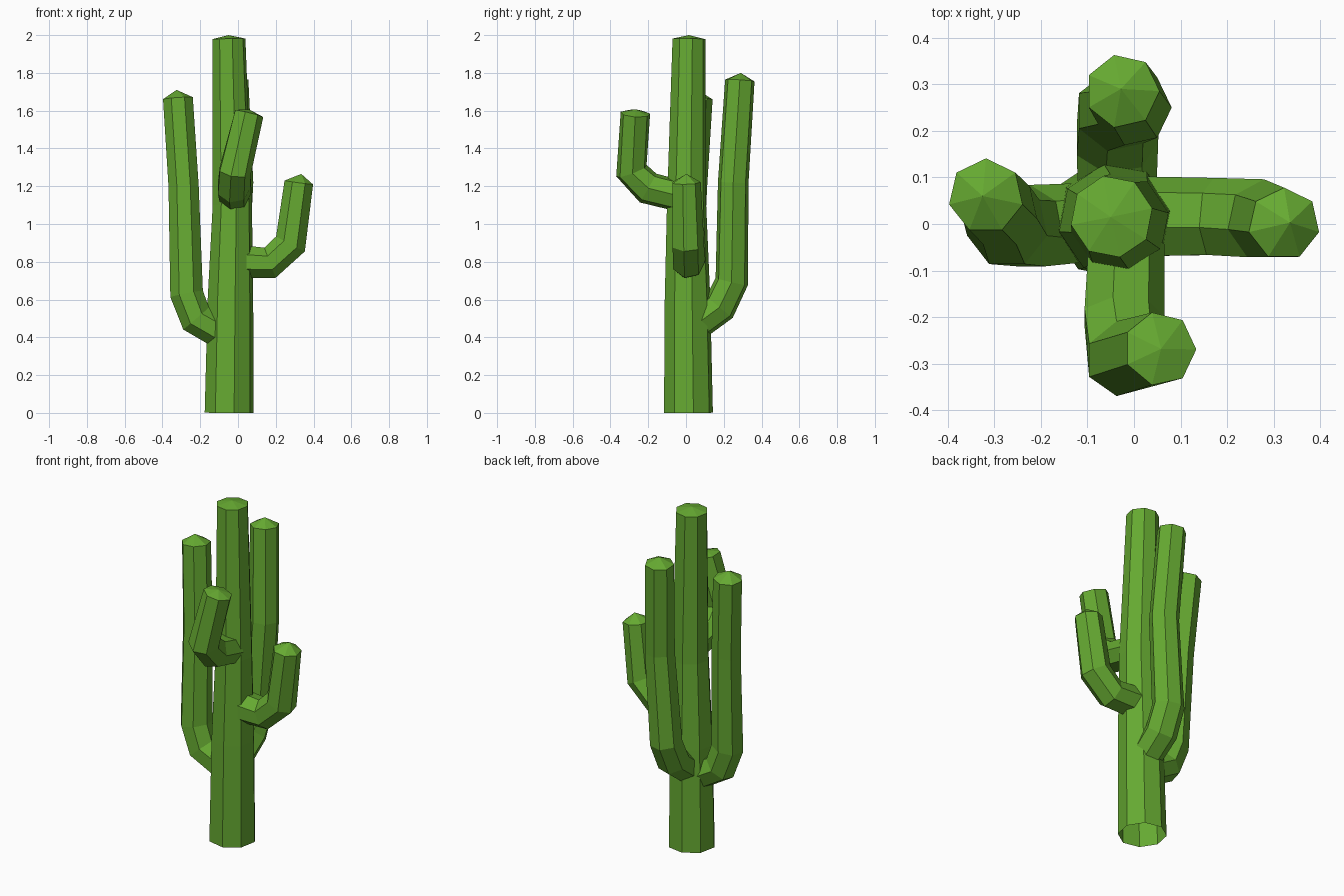
import bpy, bmesh, math
from mathutils import Vector

if "Cube" in bpy.data.objects:
    bpy.data.objects.remove(bpy.data.objects["Cube"])

green = bpy.data.materials.new("cactus green")
green.diffuse_color = (0.132, 0.40, 0.031, 1)
green.use_nodes = True
green.node_tree.nodes["Principled BSDF"].inputs["Base Color"].default_value = green.diffuse_color


def tube(name, path, side, sides, apex, phase=0.0):
    """Faceted tube through (x, y, z, radius) rings, open at the start, pointed cap at the end."""
    bm = bmesh.new()
    pts = [Vector(p[:3]) for p in path]
    side = Vector(side)
    rings = []
    for i, p in enumerate(pts):
        # bisecting tangent so bends are mitred
        a = (p - pts[i - 1]).normalized() if i > 0 else Vector()
        b = (pts[i + 1] - p).normalized() if i < len(pts) - 1 else Vector()
        t = (a + b).normalized()
        s = (side - t * side.dot(t)).normalized()
        u = t.cross(s)
        r = path[i][3]
        ring = []
        for k in range(sides):
            ang = phase + 2 * math.pi * k / sides
            ring.append(bm.verts.new(p + s * (r * math.cos(ang)) + u * (r * math.sin(ang))))
        rings.append(ring)
    for lo, hi in zip(rings, rings[1:]):
        for k in range(sides):
            n = (k + 1) % sides
            bm.faces.new((lo[k], lo[n], hi[n], hi[k]))
    tip = bm.verts.new(apex)
    for k in range(sides):
        bm.faces.new((rings[-1][k], rings[-1][(k + 1) % sides], tip))
    bmesh.ops.recalc_face_normals(bm, faces=bm.faces)
    me = bpy.data.meshes.new(name)
    bm.to_mesh(me)
    bm.free()
    me.materials.append(green)
    ob = bpy.data.objects.new(name, me)
    bpy.context.collection.objects.link(ob)
    return ob


# Trunk
tube("trunk", [(-0.047, 0.013, 0, 0.132), (-0.04, 0.008, 0.6, 0.123),
               (-0.03, 0.003, 1.1, 0.106), (-0.048, 0.016, 1.98, 0.089)],
     (1, 0, 0), 8, (-0.05, 0.015, 2.0), 0.2)

# Left arm
tube("left_arm", [(-0.10, 0.0, 0.43, 0.088), (-0.222, -0.008, 0.50, 0.092),
                  (-0.272, -0.005, 0.63, 0.09), (-0.288, 0.03, 1.2, 0.082),
                  (-0.318, 0.06, 1.665, 0.081)],
     (0, 1, 0), 7, (-0.325, 0.06, 1.71))

# Right arm
tube("right_arm", [(0.02, 0.012, 0.80, 0.09), (0.17, 0.012, 0.795, 0.087),
                   (0.278, 0.008, 0.895, 0.088), (0.322, 0.0, 1.22, 0.078)],
     (0, 1, 0), 7, (0.335, 0.003, 1.265))

# Back arm
tube("back_arm", [(-0.04, 0.07, 0.48, 0.088), (-0.04, 0.178, 0.56, 0.092),
                  (-0.037, 0.242, 0.695, 0.09), (-0.002, 0.25, 1.22, 0.083),
                  (-0.025, 0.285, 1.76, 0.08)],
     (1, 0, 0), 7, (-0.028, 0.29, 1.80))

# Front arm
tube("front_arm", [(-0.02, -0.04, 1.15, 0.085), (-0.025, -0.20, 1.19, 0.09),
                   (-0.018, -0.288, 1.28, 0.088), (0.056, -0.268, 1.585, 0.08)],
     (1, 0, 0), 7, (0.058, -0.268, 1.607))
